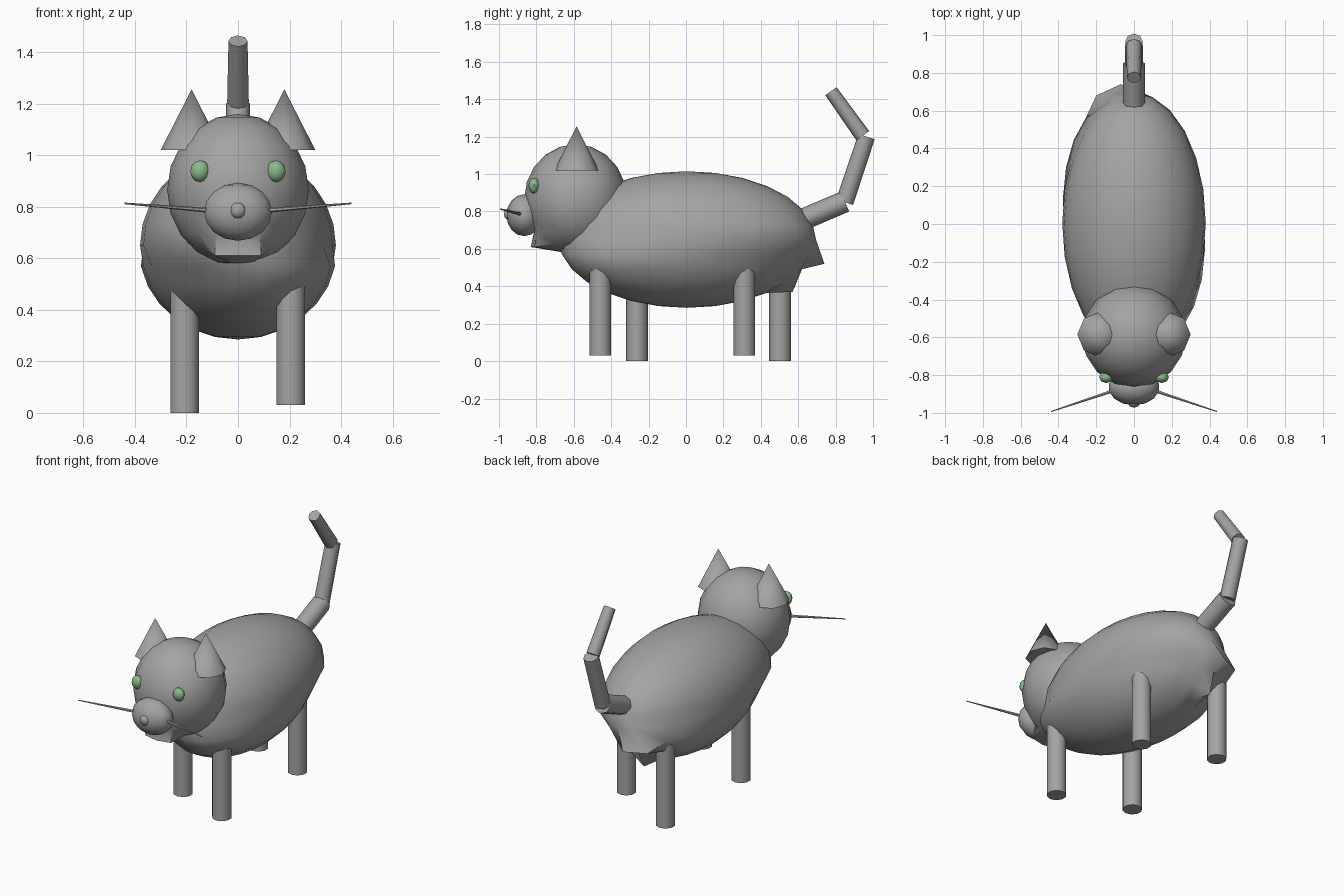
import bpy, bmesh, math
from mathutils import Vector, Matrix

if "Cube" in bpy.data.objects:
    bpy.data.objects.remove(bpy.data.objects["Cube"])


def material(name, rgb):
    m = bpy.data.materials.new(name)
    m.diffuse_color = (*rgb, 1)
    m.use_nodes = True
    m.node_tree.nodes["Principled BSDF"].inputs["Base Color"].default_value = m.diffuse_color
    return m


GREY = material("grey_fur", (0.37, 0.37, 0.37))
GREEN = material("eye_green", (0.26, 0.48, 0.26))


def finish(name, bm, mat, angle=45):
    """Smooth shading with sharp edges above the angle."""
    bmesh.ops.recalc_face_normals(bm, faces=bm.faces)
    for f in bm.faces:
        f.smooth = True
    for e in bm.edges:
        e.smooth = e.calc_face_angle(0) < math.radians(angle)
    me = bpy.data.meshes.new(name)
    bm.to_mesh(me)
    bm.free()
    me.materials.append(mat)
    ob = bpy.data.objects.new(name, me)
    bpy.context.collection.objects.link(ob)
    return ob


def ellipsoid(name, centre, radii, segs, rings, mat=GREY, pulls=(), twist=0):
    """Scaled sphere; lower half may be twisted, and some points pulled out."""
    bm = bmesh.new()
    bmesh.ops.create_uvsphere(bm, u_segments=segs, v_segments=rings, radius=1)
    c = Vector(centre)
    for v in bm.verts:
        turn = twist * min(1, max(0, -v.co.z * 4))
        p = Vector([a * r for a, r in zip(v.co, radii)])
        v.co = c + Matrix.Rotation(math.radians(turn), 3, 'Z') @ p
    moved = set()
    for p in map(Vector, pulls):
        v = min((v for v in bm.verts if v not in moved),
                key=lambda v: (v.co - p).length)
        v.co = p
        moved.add(v)
    return finish(name, bm, mat)


def rod(name, a, b, r1, r2, segs=10):
    """Cylinder or cone from point a to point b."""
    a, b = Vector(a), Vector(b)
    bm = bmesh.new()
    bmesh.ops.create_cone(bm, cap_ends=True, segments=segs, radius1=r1,
                          radius2=r2, depth=(b - a).length)
    rot = (b - a).to_track_quat('Z', 'Y').to_matrix().to_4x4()
    bm.transform(Matrix.Translation((a + b) / 2) @ rot)
    return finish(name, bm, GREY, 50)


# Body, with its low rear corner
ellipsoid("body", (0, 0.005, 0.65), (0.38, 0.69, 0.365), 24, 14, twist=8,
          pulls=[(-0.07, 0.74, 0.52), (-0.2, 0.68, 0.52), (-0.1, 0.57, 0.37)])

# Head with a square chin
ellipsoid("head", (0, -0.59, 0.865), (0.275, 0.275, 0.295), 16, 10,
          pulls=[(0, -0.83, 0.61), (-0.09, -0.81, 0.61), (0.09, -0.81, 0.61)])

# Muzzle and nose
ellipsoid("muzzle", (0, -0.865, 0.78), (0.135, 0.095, 0.112), 14, 8)
ellipsoid("nose", (0, -0.945, 0.785), (0.033, 0.028, 0.033), 8, 6)

# Paired face parts
for s, side in ((-1, "left"), (1, "right")):
    ellipsoid(f"{side}_eye", (s * 0.147, -0.812, 0.938), (0.038, 0.03, 0.042),
              8, 6, GREEN)
    rod(f"{side}_ear", (s * 0.18, -0.585, 1.02), (s * 0.18, -0.585, 1.255),
        0.12, 0.0, 8)
    rod(f"{side}_whisker", (s * 0.10, -0.88, 0.785), (s * 0.44, -0.993, 0.813),
        0.01, 0.003, 6)

# Legs in a walking pose
for name, x, y, foot in (("front_left_leg", -0.207, -0.262, 0.0),
                         ("back_left_leg", -0.207, 0.503, 0.0),
                         ("front_right_leg", 0.205, -0.458, 0.03),
                         ("back_right_leg", 0.205, 0.312, 0.03)):
    rod(name, (x, y, foot), (x, y, 0.53), 0.058, 0.058, 10)

# Tail in three straight pieces
rod("tail_base", (0, 0.55, 0.725), (0, 0.85, 0.853), 0.058, 0.058, 8)
rod("tail_middle", (0, 0.848, 0.85), (0, 0.965, 1.2), 0.048, 0.046, 8)
rod("tail_tip", (0, 0.945, 1.205), (0, 0.775, 1.443), 0.042, 0.037, 8)
